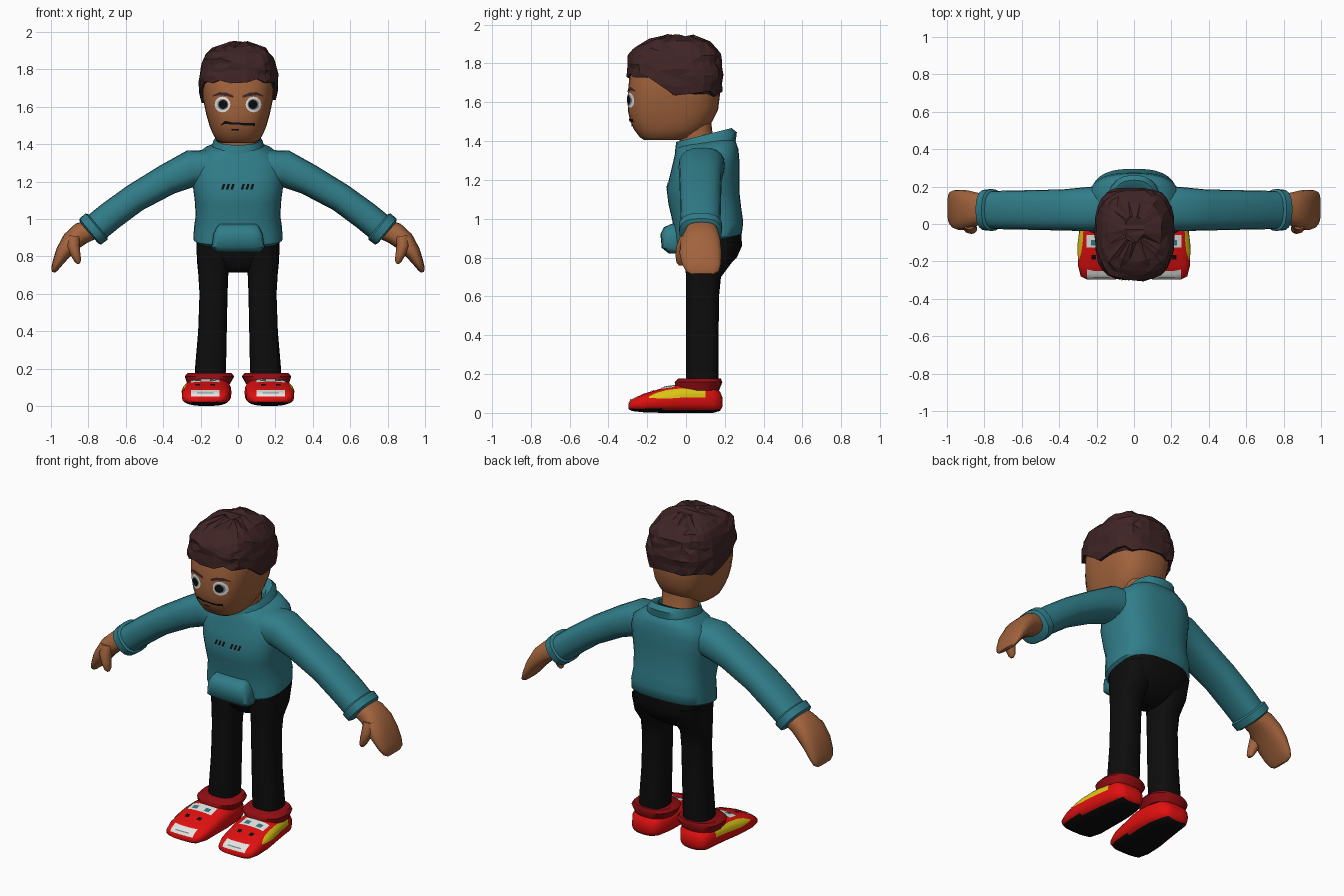
import bpy, bmesh, math, random
from mathutils import Vector
from mathutils.bvhtree import BVHTree

if "Cube" in bpy.data.objects:
    bpy.data.objects.remove(bpy.data.objects["Cube"])

random.seed(4)


def material(name, r, g, b):
    m = bpy.data.materials.new(name)
    m.diffuse_color = (r, g, b, 1)
    m.use_nodes = True
    m.node_tree.nodes["Principled BSDF"].inputs["Base Color"].default_value = m.diffuse_color
    return m


SKIN = material("skin", 0.36, 0.125, 0.046)
HAIR = material("dark brown", 0.05, 0.018, 0.019)
TEAL = material("teal", 0.030, 0.205, 0.25)
BLACK = material("black", 0.004, 0.004, 0.004)
RED = material("red", 0.75, 0.005, 0.005)
MAROON = material("dark red", 0.28, 0.004, 0.006)
YELLOW = material("yellow", 0.72, 0.56, 0.008)
WHITE = material("white", 0.78, 0.78, 0.76)
GREY = material("grey", 0.22, 0.27, 0.29)


def finish(name, bm, mat, smooth=50):
    me = bpy.data.meshes.new(name)
    bm.to_mesh(me)
    bm.free()
    ob = bpy.data.objects.new(name, me)
    bpy.context.collection.objects.link(ob)
    me.materials.append(mat)
    if smooth:
        bpy.ops.object.select_all(action='DESELECT')
        ob.select_set(True)
        bpy.context.view_layer.objects.active = ob
        bpy.ops.object.shade_smooth_by_angle(angle=math.radians(smooth))
    return ob


def se(a, n):
    """Point on a unit rounded-square curve."""
    f = lambda t: math.copysign(abs(t) ** (2 / n), t)
    return f(math.cos(a)), f(math.sin(a))


def skin_rings(name, rings, mat, smooth=50):
    """Bridge rings of points and cap both ends."""
    bm = bmesh.new()
    vs = [[bm.verts.new(p) for p in r] for r in rings]
    k = len(vs[0])
    for a, b in zip(vs, vs[1:]):
        for i in range(k):
            j = (i + 1) % k
            bm.faces.new((a[i], a[j], b[j], b[i]))
    bm.faces.new(vs[0])
    bm.faces.new(vs[-1])
    bmesh.ops.recalc_face_normals(bm, faces=bm.faces[:])
    return finish(name, bm, mat, smooth)


def loft(name, sections, mat, n=2.5, seg=20, smooth=50):
    """Sections are (centre, half-axis U, half-axis V)."""
    rings = []
    for c, u, v in sections:
        pts = [se(2 * math.pi * i / seg, n) for i in range(seg)]
        rings.append([Vector(c) + Vector(u) * p + Vector(v) * q for p, q in pts])
    return skin_rings(name, rings, mat, smooth)


def zloft(name, rows, mat, s=1, tilt=0, **kw):
    """Upright loft; rows are (z, x0, x1, y0, y1), tilt raises the rear."""
    return loft(name, [((s * (a + b) / 2, (c + d) / 2, z + tilt * (c + d) / 2),
                        ((b - a) / 2, 0, 0), (0, (d - c) / 2, tilt * (d - c) / 2))
                       for z, a, b, c, d in rows], mat, **kw)


def limb(name, rows, mat, s, **kw):
    """Loft along a path in xz; rows are (x, y, z, thickness radius, y radius)."""
    secs = []
    for i, (x, y, z, r, ry) in enumerate(rows):
        p, q = rows[max(i - 1, 0)], rows[min(i + 1, len(rows) - 1)]
        d = Vector((q[0] - p[0], 0, q[2] - p[2])).normalized()
        secs.append(((s * x, y, z), (s * -d.z * r, 0, d.x * r), (0, ry, 0)))
    return loft(name, secs, mat, **kw)


def decal(name, target, pairs, axis, mat, lift=0.004, rows=4):
    """Thin painted plate: a ribbon of 2D point pairs projected on a part."""
    me = target.data
    tree = BVHTree.FromPolygons([v.co for v in me.vertices], [p.vertices for p in me.polygons])
    d = {'front': Vector((0, 1, 0)), 'top': Vector((0, 0, -1)),
         'right': Vector((-1, 0, 0)), 'left': Vector((1, 0, 0))}[axis]
    bm = bmesh.new()
    grid = []
    for a, b in pairs:
        col = []
        for k in range(rows + 1):
            u, v = Vector(a).lerp(Vector(b), k / rows)
            o = Vector((u, 0, v)) if axis == 'front' else Vector((u, v, 0)) if axis == 'top' else Vector((0, u, v))
            hit = tree.ray_cast(o - d * 5, d)[0]
            col.append(bm.verts.new(hit - d * lift) if hit else None)
        grid.append(col)
    for a, b in zip(grid, grid[1:]):
        for k in range(rows):
            f = (a[k], a[k + 1], b[k + 1], b[k])
            if None not in f:
                f = bm.faces.new(f)
                f.normal_update()
                if f.normal.dot(d) > 0:
                    f.normal_flip()
    return finish(name, bm, mat)


def quad(u0, u1, v0, v1, slant=0, cols=5):
    us = [u0 + (u1 - u0) * i / cols for i in range(cols + 1)]
    return [((u, v0), (u + slant, v1)) for u in us]


def disc(cx, cz, r0, r1, k=16):
    ang = [2 * math.pi * i / k for i in range(k + 1)]
    return [((cx + r0 * math.cos(a), cz + r0 * math.sin(a)),
             (cx + r1 * math.cos(a), cz + r1 * math.sin(a))) for a in ang]


def lookup(table, t):
    """Piecewise linear interpolation of table rows (key, values...)."""
    for a, b in zip(table, table[1:]):
        if t <= b[0]:
            f = max(0, (t - a[0]) / (b[0] - a[0]))
            return [p + (q - p) * f for p, q in zip(a[1:], b[1:])]
    return list(table[-1][1:])


# Head and neck
head = zloft("head", [(z, -r, r, a, b) for z, a, b, r in (
    (1.405, -0.215, -0.03, 0.085), (1.42, -0.238, 0.04, 0.115), (1.46, -0.268, 0.10, 0.137),
    (1.50, -0.287, 0.135, 0.153), (1.56, -0.30, 0.165, 0.17), (1.64, -0.30, 0.175, 0.187),
    (1.75, -0.29, 0.175, 0.195), (1.84, -0.26, 0.14, 0.17), (1.88, -0.18, 0.08, 0.11))],
    SKIN, n=2.7, seg=28)
zloft("neck", [(1.34, -0.11, 0.11, -0.03, 0.17), (1.41, -0.10, 0.10, -0.035, 0.14),
               (1.50, -0.11, 0.11, -0.06, 0.13)], SKIN)

# Hair: faceted cap with a hairline that drops towards the sides and back
hairline = [(-0.31, 1.74), (-0.2, 1.715), (-0.1, 1.66), (0, 1.63), (0.2, 1.645)]
shape = [(1.60, -0.30, 0.175, 0.195), (1.66, -0.30, 0.19, 0.21), (1.75, -0.303, 0.198, 0.213),
         (1.85, -0.295, 0.175, 0.195), (1.90, -0.25, 0.14, 0.165), (1.935, -0.17, 0.09, 0.11),
         (1.945, -0.10, 0.04, 0.05)]
SEG, ROWS = 26, 8
rings = [[] for _ in range(ROWS + 2)]
for i in range(SEG):
    p, q = se(2 * math.pi * i / SEG, 2.8)
    zb = lookup(hairline, -0.05 + 0.25 * q)[0] + random.uniform(-0.018, 0.018)
    for k in range(ROWS + 2):
        t = max(0, k - 1) / ROWS
        z = zb + (1.945 - zb) * t ** 0.85
        y0, y1, rx = lookup(shape, z)
        g = 0.93 if k == 0 else 1 + random.uniform(-0.03, 0.03)
        jz = random.uniform(-0.01, 0.006) if k > 1 else 0
        rings[k].append((p * rx * g + 0.003, (y0 + y1) / 2 + q * (y1 - y0) / 2 * g, z + jz))
hair = skin_rings("hair", rings, HAIR, smooth=0)
bm = bmesh.new()
bm.from_mesh(hair.data)
bmesh.ops.triangulate(bm, faces=bm.faces[:])
bm.to_mesh(hair.data)
bm.free()

# Face details
for s, side in ((1, "left"), (-1, "right")):
    decal(side + "_eye_white", head, disc(s * 0.083, 1.612, 0.042, 0), 'front', WHITE, 0.004)
    decal(side + "_eye_iris", head, disc(s * 0.081, 1.612, 0.030, 0), 'front', GREY, 0.006)
    decal(side + "_eye_pupil", head, disc(s * 0.080, 1.612, 0.024, 0), 'front', BLACK, 0.008)
    decal(side + "_eyebrow", head, [((s * x, z), (s * x, z - h)) for x, z, h in (
        (0.025, 1.66, 0.012), (0.06, 1.675, 0.018), (0.10, 1.678, 0.016), (0.135, 1.66, 0.006))],
        'front', HAIR)
decal("moustache", head, [((x, z), (x, z - h)) for x, z, h in (
    (-0.09, 1.505, 0.006), (-0.07, 1.525, 0.016), (-0.03, 1.516, 0.012), (0, 1.516, 0.01),
    (0.03, 1.512, 0.012), (0.06, 1.512, 0.013), (0.09, 1.514, 0.016))], 'front', BLACK)
decal("mouth", head, quad(-0.035, 0.005, 1.474, 1.482), 'front', BLACK)

# Sweater body, collar and pocket
torso = zloft("sweater_body", [(z, -r, r, a, b) for z, a, b, r in (
    (0.855, -0.045, 0.265, 0.215), (0.872, -0.062, 0.288, 0.238), (0.93, -0.065, 0.295, 0.236),
    (1.0, -0.07, 0.285, 0.226), (1.09, -0.09, 0.275, 0.232), (1.17, -0.10, 0.275, 0.243),
    (1.25, -0.08, 0.275, 0.25), (1.31, -0.065, 0.27, 0.235), (1.355, -0.055, 0.255, 0.18),
    (1.38, -0.045, 0.22, 0.125))], TEAL, n=2.7, seg=32, tilt=0.18)
zloft("collar", [(1.33, -0.15, 0.15, -0.058, 0.255), (1.38, -0.135, 0.135, -0.055, 0.262),
                 (1.408, -0.12, 0.12, -0.05, 0.235), (1.40, -0.105, 0.105, -0.04, 0.18),
                 (1.36, -0.10, 0.10, -0.03, 0.16)], TEAL, tilt=0.25)
zloft("front_pocket", [(0.822, -0.12, 0.12, -0.09, 0), (0.85, -0.142, 0.142, -0.125, 0),
                       (0.92, -0.132, 0.132, -0.132, 0), (0.955, -0.115, 0.115, -0.115, 0),
                       (0.972, -0.10, 0.10, -0.08, 0)], TEAL, n=4)
for i, x in enumerate((-0.09, -0.065, -0.04, 0.015, 0.04, 0.065)):
    decal("chest_patch_%d" % (i + 1), torso, quad(x, x + 0.013, 1.158, 1.186, 0.009), 'front', BLACK)

# Hips
zloft("trouser_hips", [(0.715, -0.06, 0.06, 0.04, 0.16), (0.74, -0.11, 0.11, 0.015, 0.20),
                       (0.80, -0.20, 0.20, -0.005, 0.262), (0.86, -0.222, 0.222, -0.02, 0.288),
                       (0.95, -0.215, 0.215, -0.03, 0.285)], BLACK, n=2.7, seg=28)

for s, side in ((1, "left"), (-1, "right")):
    # Sleeve, cuff, hand and thumb
    limb(side + "_sleeve", [(0.13, 0.085, 1.275, 0.095, 0.12), (0.25, 0.08, 1.27, 0.098, 0.118),
                            (0.38, 0.075, 1.21, 0.084, 0.11), (0.55, 0.075, 1.113, 0.077, 0.106),
                            (0.68, 0.075, 1.018, 0.078, 0.104), (0.77, 0.075, 0.945, 0.078, 0.10)], TEAL, s)
    limb(side + "_cuff", [(0.75, 0.075, 0.965, 0.078, 0.10), (0.757, 0.075, 0.959, 0.092, 0.112),
                          (0.79, 0.075, 0.932, 0.09, 0.11), (0.797, 0.075, 0.926, 0.075, 0.095)], TEAL, s)
    limb(side + "_hand", [(0.77, 0.08, 0.95, 0.055, 0.075), (0.84, 0.08, 0.922, 0.06, 0.088),
                          (0.89, 0.075, 0.88, 0.055, 0.105), (0.935, 0.075, 0.82, 0.042, 0.108),
                          (0.965, 0.08, 0.765, 0.028, 0.10), (0.982, 0.085, 0.73, 0.018, 0.085),
                          (0.987, 0.085, 0.715, 0.008, 0.06)], SKIN, s)
    limb(side + "_thumb", [(0.88, 0.02, 0.91, 0.04, 0.05), (0.882, -0.01, 0.86, 0.035, 0.04),
                           (0.868, -0.022, 0.81, 0.026, 0.032), (0.856, -0.025, 0.775, 0.018, 0.024),
                           (0.852, -0.025, 0.76, 0.007, 0.012)], SKIN, s, n=2, seg=12)
    # Trouser leg
    zloft(side + "_trouser_leg", [
        (0.12, 0.07, 0.23, 0.005, 0.165), (0.20, 0.064, 0.23, 0, 0.168), (0.40, 0.06, 0.213, 0, 0.168),
        (0.60, 0.056, 0.206, 0, 0.17), (0.70, 0.052, 0.212, 0, 0.18), (0.78, 0.04, 0.22, -0.005, 0.24),
        (0.88, 0.03, 0.222, -0.015, 0.27)], BLACK, s, n=2.6)
    # Shoe: lofted heel to toe, with a black underside
    shoe = loft(side + "_shoe", [((s * (a + b) / 2, y, (c + d) / 2), ((b - a) / 2, 0, 0), (0, 0, (d - c) / 2))
                                 for y, a, b, c, d in (
        (-0.297, 0.10, 0.25, 0.02, 0.045), (-0.28, 0.065, 0.285, 0.01, 0.07), (-0.22, 0.045, 0.30, 0.003, 0.098),
        (-0.12, 0.04, 0.30, 0, 0.128), (-0.04, 0.035, 0.29, 0, 0.145), (0.06, 0.04, 0.275, 0, 0.15),
        (0.14, 0.06, 0.262, 0, 0.14), (0.175, 0.085, 0.24, 0.01, 0.11), (0.187, 0.11, 0.21, 0.03, 0.08))],
        RED, n=2.9, seg=24)
    shoe.data.materials.append(BLACK)
    for p in shoe.data.polygons:
        if p.normal.z < -0.8:
            p.material_index = 1
    zloft(side + "_shoe_collar", [(0.115, 0.045, 0.27, -0.055, 0.17), (0.158, 0.02, 0.285, -0.058, 0.187),
                                  (0.176, 0.035, 0.27, -0.04, 0.18)], MAROON, s)
    # Painted shoe panels
    lo, hi = sorted((s * 0.10, s * 0.25))
    decal(side + "_shoe_toe_panel", shoe, quad(lo, hi, 0.052, 0.085), 'front', WHITE)
    decal(side + "_shoe_toe_line", shoe, quad(lo + 0.03, hi - 0.03, 0.066, 0.071), 'front', GREY, 0.006)
    decal(side + "_shoe_window", shoe, quad(lo - 0.005, hi + 0.005, -0.125, -0.06), 'top', WHITE)
    for k, x in enumerate((0.135, 0.215)):
        decal("%s_shoe_window_spot_%d" % (side, k + 1), shoe,
              quad(s * x - 0.016, s * x + 0.016, -0.115, -0.085), 'top', TEAL, 0.006)
        decal("%s_shoe_dot_%d" % (side, k + 1), shoe,
              quad(s * x - 0.012, s * x + 0.012, -0.19, -0.165), 'top', BLACK)
    decal(side + "_shoe_side_panel", shoe, [((y, a), (y, b)) for y, a, b in (
        (-0.19, 0.078, 0.085), (-0.15, 0.075, 0.104), (-0.10, 0.073, 0.118), (-0.03, 0.078, 0.126),
        (0.04, 0.08, 0.125), (0.10, 0.08, 0.118))], side.replace("left", "R").replace("right", "left")
        .replace("R", "right"), YELLOW)
